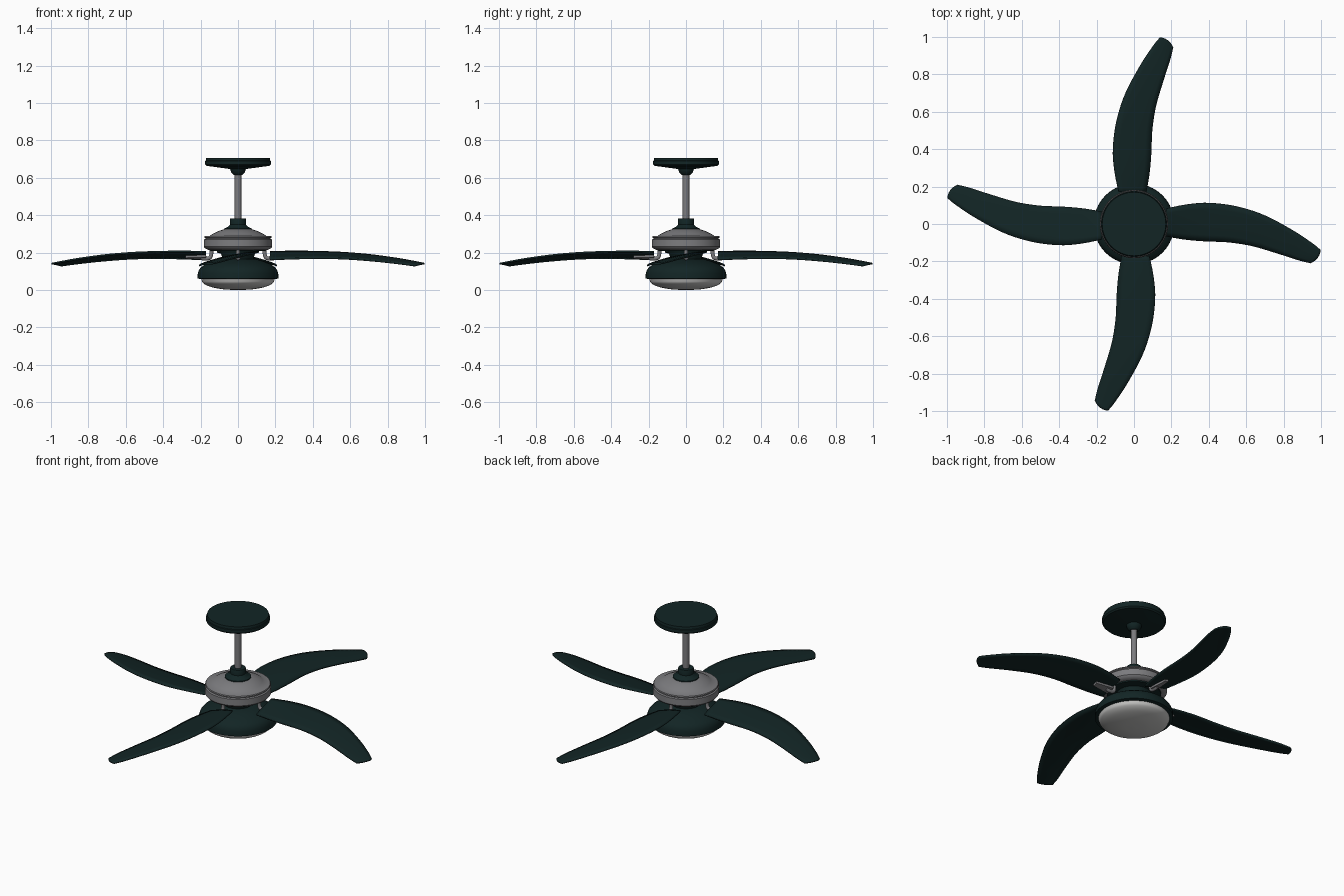
import bpy
import bmesh
from math import pi, radians
from mathutils import Vector

cube = bpy.data.objects.get("Cube")
if cube:
    bpy.data.objects.remove(cube, do_unlink=True)


def material(name, color):
    mat = bpy.data.materials.new(name)
    mat.use_nodes = True
    mat.diffuse_color = (*color, 1)
    mat.node_tree.nodes["Principled BSDF"].inputs["Base Color"].default_value = (*color, 1)
    return mat


dark_green = material("dark green", (0.006, 0.018, 0.018))
metal = material("grey metal", (0.2, 0.2, 0.21))
glass = material("frosted glass", (0.55, 0.55, 0.54))


def smooth(obj, angle=35):
    bpy.ops.object.select_all(action="DESELECT")
    obj.select_set(True)
    bpy.context.view_layer.objects.active = obj
    bpy.ops.object.shade_smooth_by_angle(angle=radians(angle))


def finish(name, bm, mat):
    bmesh.ops.recalc_face_normals(bm, faces=bm.faces)
    mesh = bpy.data.meshes.new(name)
    bm.to_mesh(mesh)
    bm.free()
    mesh.materials.append(mat)
    obj = bpy.data.objects.new(name, mesh)
    bpy.context.collection.objects.link(obj)
    return obj


def lathe(name, profile, mat, steps=64):
    """Spin (radius, height) points around the vertical axis."""
    bm = bmesh.new()
    verts = [bm.verts.new((r, 0, z)) for r, z in profile]
    edges = [bm.edges.new(pair) for pair in zip(verts, verts[1:])]
    bmesh.ops.spin(bm, geom=verts + edges, axis=(0, 0, 1), cent=(0, 0, 0),
                   angle=2 * pi, steps=steps)
    bmesh.ops.remove_doubles(bm, verts=bm.verts, dist=0.0001)
    obj = finish(name, bm, mat)
    smooth(obj)
    return obj


def spline(points, steps=5):
    """Catmull-Rom curve through the points."""
    p = [Vector(q) for q in points]
    p = [2 * p[0] - p[1]] + p + [2 * p[-1] - p[-2]]
    out = []
    for a, b, c, d in zip(p, p[1:], p[2:], p[3:]):
        for i in range(steps):
            t = i / steps
            out.append(0.5 * (2 * b + (c - a) * t + (2 * a - 5 * b + 4 * c - d) * t ** 2
                              + (3 * b - a - 3 * c + d) * t ** 3))
    return out + [p[-2]]


def ring_copies(obj, name, count=4):
    """Repeat a part around the hub."""
    obj.name = name + "_1"
    for i in range(1, count):
        copy = obj.copy()
        copy.name = f"{name}_{i + 1}"
        copy.rotation_euler.z = i * 2 * pi / count
        bpy.context.collection.objects.link(copy)


# Ceiling canopy, hanger ball, rod and coupling
lathe("canopy", [(0, 0.707), (0.17, 0.707), (0.172, 0.692), (0.176, 0.69), (0.176, 0.672),
                 (0.168, 0.664), (0.05, 0.648), (0, 0.648)], dark_green)
lathe("hanger_ball", [(0, 0.652), (0.042, 0.652), (0.041, 0.64), (0.034, 0.625),
                      (0.022, 0.615), (0, 0.615)], dark_green, 32)
lathe("down_rod", [(0, 0.64), (0.018, 0.64), (0.018, 0.35), (0, 0.35)], metal, 32)
lathe("coupling", [(0, 0.382), (0.041, 0.382), (0.043, 0.378), (0.043, 0.35), (0.053, 0.338),
                   (0.072, 0.33), (0.074, 0.318), (0, 0.318)], dark_green, 48)

# Motor housing with a groove under its lid
lathe("motor_housing", [(0, 0.326), (0.07, 0.326), (0.1, 0.317), (0.135, 0.3), (0.15, 0.29),
                        (0.178, 0.288), (0.181, 0.282), (0.174, 0.278), (0.174, 0.274),
                        (0.182, 0.27), (0.183, 0.232), (0.177, 0.224), (0.16, 0.215),
                        (0, 0.215)], metal)
lathe("motor_underside", [(0, 0.217), (0.15, 0.217), (0.148, 0.208), (0, 0.208)], dark_green)

# Light kit
lathe("neck", [(0, 0.21), (0.1, 0.21), (0.09, 0.19), (0.08, 0.16), (0, 0.16)], dark_green, 48)
lathe("light_fitter", [(0, 0.168), (0.09, 0.167), (0.13, 0.156), (0.17, 0.14), (0.198, 0.122),
                       (0.209, 0.108), (0.215, 0.09), (0.216, 0.062), (0.198, 0.058),
                       (0, 0.058)], dark_green)
lathe("light_bowl", [(0.196, 0.06)] + [tuple(v)[:2] for v in spline(
    [(0.196, 0.056, 0), (0.185, 0.036, 0), (0.15, 0.018, 0), (0.08, 0.004, 0), (0, 0, 0)])], glass)

# Swept blades: leading and trailing edges lofted together, with a slight camber
leading = spline([(0.17, 0.082, 0.203), (0.28, 0.104, 0.206), (0.4, 0.113, 0.205),
                  (0.55, 0.094, 0.2), (0.7, 0.046, 0.188), (0.85, -0.034, 0.168),
                  (0.95, -0.1, 0.15), (0.997, -0.138, 0.141)])
trailing = spline([(0.17, -0.065, 0.163), (0.27, -0.082, 0.167), (0.38, -0.092, 0.17),
                   (0.5, -0.097, 0.17), (0.63, -0.117, 0.164), (0.77, -0.158, 0.152),
                   (0.88, -0.193, 0.139), (0.945, -0.208, 0.13)])
bm = bmesh.new()
across = 6
rows = []
for k, (a, b) in enumerate(zip(leading, trailing)):
    tip = max(0, k / (len(leading) - 1) - 0.8) * 5
    row = []
    for j in range(across + 1):
        t = j / across
        bulge = 4 * t * (1 - t)
        row.append(bm.verts.new(a.lerp(b, t) + bulge * Vector((0.012 * tip, -0.006 * tip, 0.004))))
    rows.append(row)
for r, s in zip(rows, rows[1:]):
    for j in range(across):
        bm.faces.new((r[j], s[j], s[j + 1], r[j + 1]))
blade = finish("blade", bm, dark_green)
solid = blade.modifiers.new("thickness", "SOLIDIFY")
solid.thickness = 0.009
solid.offset = 0
smooth(blade)
ring_copies(blade, "blade")

# Blade brackets: a curled arm and a tapered plate tilted with the blade
curve = bpy.data.curves.new("bracket_arm", "CURVE")
curve.dimensions = "3D"
curve.bevel_depth = 0.011
curve.bevel_resolution = 3
curve.use_fill_caps = True
path = spline([(0.143, 0, 0.22), (0.143, 0, 0.19), (0.152, 0, 0.172), (0.18, 0, 0.168),
               (0.2, 0, 0.172)], 4)
line = curve.splines.new("POLY")
line.points.add(len(path) - 1)
for point, co in zip(line.points, path):
    point.co = (*co, 1)
curve.materials.append(metal)
arm = bpy.data.objects.new("bracket_arm", curve)
bpy.context.collection.objects.link(arm)
ring_copies(arm, "bracket_arm")

bm = bmesh.new()
bmesh.ops.create_cube(bm, size=1)
for v in bm.verts:
    width = 0.05 if v.co.x < 0 else 0.026
    y = v.co.y * width
    v.co = (0.225 + v.co.x * 0.11, y, 0.175 + y * 0.25 + v.co.z * 0.012)
ring_copies(finish("bracket_plate", bm, metal), "bracket_plate")
